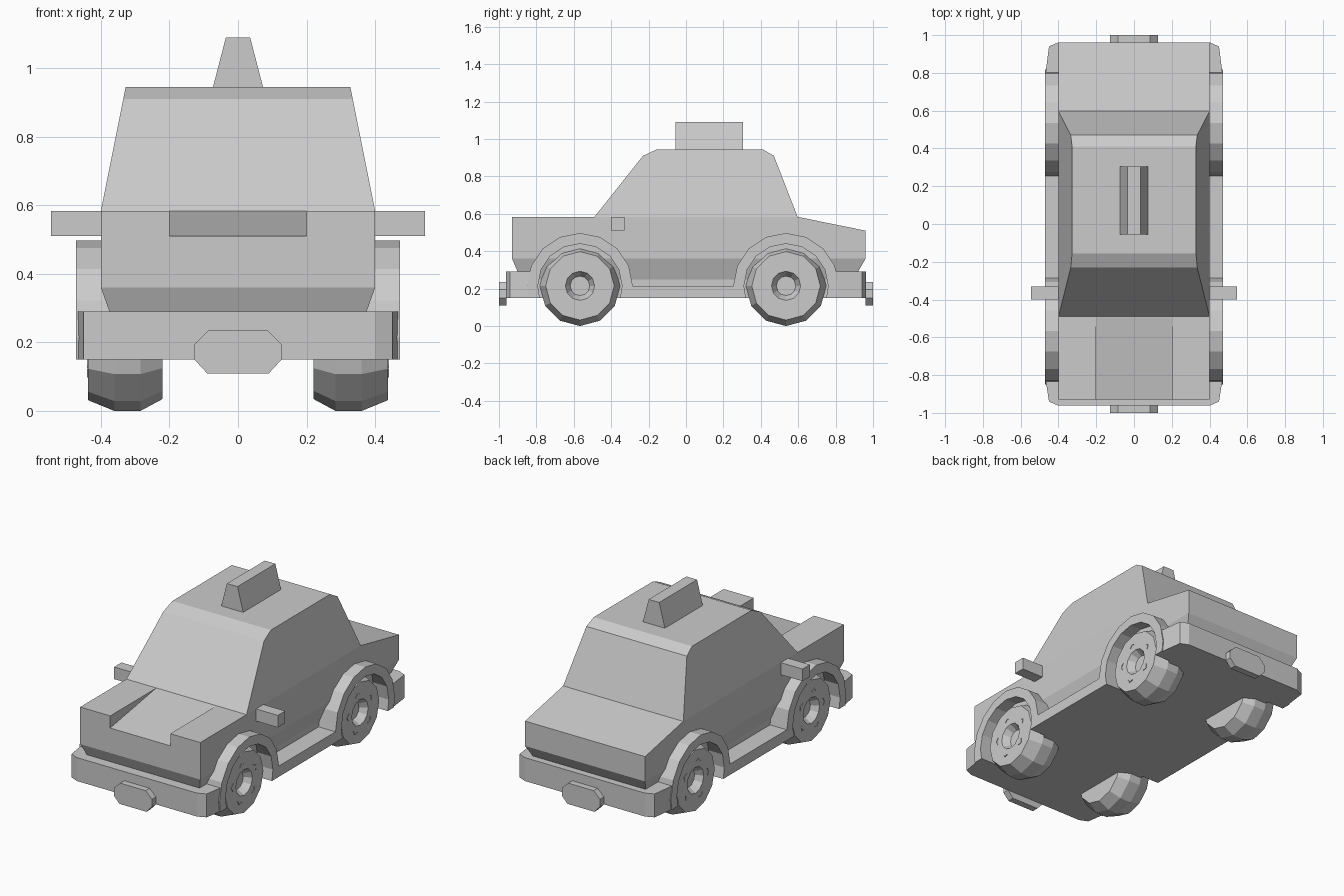
import bpy, bmesh
from math import sin, cos, pi, radians

if "Cube" in bpy.data.objects:
    bpy.data.objects.remove(bpy.data.objects["Cube"])

WHEELS_Y = (-0.567, 0.535)
AXLE_Z = 0.215


def finish(name, bm, mirror=False):
    bmesh.ops.recalc_face_normals(bm, faces=bm.faces)
    me = bpy.data.meshes.new(name)
    bm.to_mesh(me)
    bm.free()
    ob = bpy.data.objects.new(name, me)
    bpy.context.collection.objects.link(ob)
    if mirror:
        ob.modifiers.new("Mirror", 'MIRROR')
    return ob


def loft(name, rings, mirror=False, bm=None):
    """Bridge rings of equal point count and cap both ends."""
    bm = bm or bmesh.new()
    vs = [[bm.verts.new(p) for p in ring] for ring in rings]
    n = len(vs[0])
    for a, b in zip(vs, vs[1:]):
        for i in range(n):
            j = (i + 1) % n
            bm.faces.new((a[i], a[j], b[j], b[i]))
    bm.faces.new(vs[0])
    bm.faces.new(vs[-1])
    return finish(name, bm, mirror)


def side_prism(name, profile, half):
    """Symmetric solid from a (y, z) profile; half-width depends on z."""
    return loft(name, [[(s * half(z), y, z) for y, z in profile] for s in (-1, 1)])


def span_prism(name, profile, x0, x1, mirror=True):
    return loft(name, [[(x, y, z) for y, z in profile] for x in (x0, x1)], mirror)


def rect(a0, a1, b0, b1):
    return [(a0, b0), (a1, b0), (a1, b1), (a0, b1)]


# Body: tapered skirt, main shell with sloping hood centre, raised hood sides, cabin
side_prism("lower_skirt", [(-0.87, 0.22), (-0.93, 0.36), (0.96, 0.36), (0.88, 0.22)],
           lambda z: 0.40 - (0.36 - z) * 0.36)
side_prism("body_shell", [(-0.93, 0.36), (-0.93, 0.51), (-0.495, 0.583), (0.60, 0.583),
                          (0.96, 0.51), (0.96, 0.36)], lambda z: 0.40)
span_prism("hood_side", [(-0.93, 0.51), (-0.93, 0.583), (-0.495, 0.583)], 0.20, 0.40)
side_prism("cabin", [(-0.49, 0.583), (-0.23, 0.91), (-0.155, 0.945), (0.41, 0.945),
                     (0.47, 0.91), (0.597, 0.583)],
           lambda z: 0.40 - (z - 0.583) * 0.2)

# Roof sign
side_prism("roof_sign", rect(-0.055, 0.305, 0.94, 1.09),
           lambda z: 0.073 - (z - 0.945) * 0.26)

# Side mirrors
span_prism("side_mirror", rect(-0.40, -0.33, 0.51, 0.583), 0.39, 0.545)

# Floor between the fenders
span_prism("floor", rect(-0.81, 0.83, 0.15, 0.25), -0.36, 0.36, mirror=False)

# Bumpers with chamfered corners, and number plates
for end, s, inner in (("front", -1, 0.80), ("rear", 1, 0.77)):
    half = [(0.472, inner), (0.45, 0.94), (0.40, 0.962)]
    plan = half + [(-x, y) for x, y in reversed(half)]
    loft(end + "_bumper", [[(x, s * y, z) for x, y in plan] for z in (0.15, 0.291)])
    plate = [(0.127, 0.15), (0.127, 0.195), (0.085, 0.236), (-0.085, 0.236),
             (-0.127, 0.195), (-0.127, 0.15), (-0.09, 0.11), (0.09, 0.11)]
    loft(end + "_plate", [[(x, s * y, z) for x, z in plate] for y in (0.96, 1.0)])


# Fenders: arches over both wheels joined by a sill
def arch(cy, r, n=8):
    return [(cy - r * cos(pi * i / n), AXLE_Z + r * sin(pi * i / n)) for i in range(n + 1)]


front, rear = WHEELS_Y
profile = [(front - 0.275, 0.15)] + arch(front, 0.282) + arch(rear, 0.282)
profile += [(rear + 0.275, 0.15)]
for cy in (rear, front):
    opening = [(cy - 0.215, 0.15)] + arch(cy, 0.225) + [(cy + 0.215, 0.15)]
    profile += opening[::-1]
span_prism("fender", profile, 0.345, 0.472)

# Wheels: rounded low-poly tyre with a recessed hub and small slots
TYRE = [(0.22, 0.18), (0.285, 0.215), (0.36, 0.215), (0.438, 0.183),
        (0.438, 0.078), (0.395, 0.052)]
for label, cy in zip(("front", "rear"), WHEELS_Y):
    rings = [[(x, cy + r * sin(2 * pi * i / 12), AXLE_Z - r * cos(2 * pi * i / 12))
              for i in range(12)] for x, r in TYRE]
    loft(label + "_wheel", rings, mirror=True)
    for k in range(5):
        a = radians(30 + 72 * k)
        slot = [(cy + r * cos(a + t), AXLE_Z + r * sin(a + t))
                for r, t in ((0.112, -0.2), (0.122, 0), (0.112, 0.2), (0.128, 0))]
        slot = [slot[0], slot[1], slot[2], slot[3]]
        span_prism(label + "_wheel_slot", slot, 0.43, 0.441)
